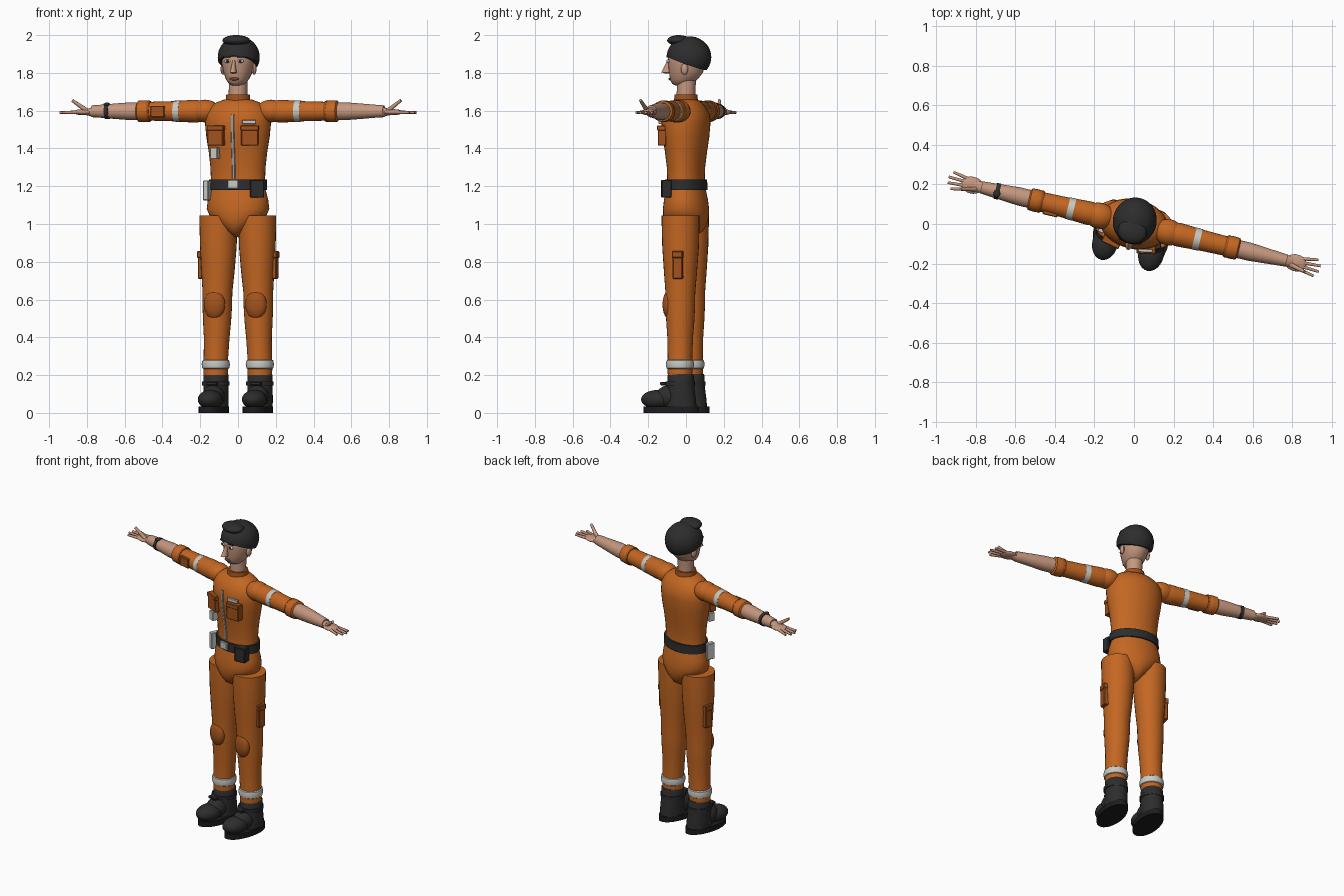
import bpy, bmesh, math
from mathutils import Vector, Matrix

if "Cube" in bpy.data.objects:
    bpy.data.objects.remove(bpy.data.objects["Cube"])

TURN = math.radians(-13.5)  # whole figure is turned slightly


def material(name, r, g, b):
    m = bpy.data.materials.new(name)
    m.diffuse_color = (r, g, b, 1)
    m.use_nodes = True
    m.node_tree.nodes["Principled BSDF"].inputs["Base Color"].default_value = m.diffuse_color
    return m


ORANGE = material("orange cloth", 0.55, 0.135, 0.016)
RUST = material("dark orange cloth", 0.36, 0.085, 0.012)
SKIN = material("skin", 0.56, 0.31, 0.21)
BLACK = material("black", 0.026, 0.026, 0.027)
SOLE = material("sole black", 0.012, 0.012, 0.012)
PALE = material("reflective grey", 0.58, 0.58, 0.55)
STEEL = material("steel", 0.33, 0.34, 0.36)
MOUTH = material("mouth brown", 0.17, 0.06, 0.04)
WHITE = material("eye white", 0.75, 0.75, 0.72)


def finish(name, bm, mat, smooth=True):
    bmesh.ops.recalc_face_normals(bm, faces=bm.faces)
    me = bpy.data.meshes.new(name)
    bm.to_mesh(me)
    bm.free()
    me.materials.append(mat)
    ob = bpy.data.objects.new(name, me)
    bpy.context.collection.objects.link(ob)
    ob.rotation_euler.z = TURN
    if smooth:
        bpy.ops.object.select_all(action='DESELECT')
        ob.select_set(True)
        bpy.context.view_layer.objects.active = ob
        bpy.ops.object.shade_smooth_by_angle(angle=math.radians(40))
    return ob


def loft(name, rings, mat, axis='Z', n=28):
    """Skin over elliptical rings (t, centre u, centre v, radius u, radius v)."""
    bm = bmesh.new()
    loops = []
    for t, u, v, ru, rv in rings:
        row = []
        for i in range(n):
            a = 2 * math.pi * i / n
            p, q = u + ru * math.cos(a), v + rv * math.sin(a)
            row.append(bm.verts.new((p, q, t) if axis == 'Z' else (t, p, q)))
        loops.append(row)
    for a, b in zip(loops, loops[1:]):
        for i in range(n):
            j = (i + 1) % n
            bm.faces.new((a[i], a[j], b[j], b[i]))
    bm.faces.new(loops[0])
    bm.faces.new(loops[-1])
    return finish(name, bm, mat)


def ball(name, c, r, mat, rot=None, cut=None, seg=24):
    bm = bmesh.new()
    bmesh.ops.create_uvsphere(bm, u_segments=seg, v_segments=seg // 2 + 2, radius=1)
    m = Matrix.Translation(c) @ (rot or Matrix.Identity(4)) @ Matrix.Diagonal((*r, 1))
    bmesh.ops.transform(bm, matrix=m, verts=bm.verts)
    if cut:
        bmesh.ops.bisect_plane(bm, geom=bm.verts[:] + bm.edges[:] + bm.faces[:],
                               plane_co=cut[0], plane_no=cut[1], clear_inner=True)
        bmesh.ops.holes_fill(bm, edges=[e for e in bm.edges if e.is_boundary])
    return finish(name, bm, mat)


def box(name, c, half, mat, rz=0, bevel=0.004):
    bm = bmesh.new()
    bmesh.ops.create_cube(bm, size=2)
    m = Matrix.Translation(c) @ Matrix.Rotation(rz, 4, 'Z') @ Matrix.Diagonal((*half, 1))
    bmesh.ops.transform(bm, matrix=m, verts=bm.verts)
    if bevel:
        bmesh.ops.bevel(bm, geom=bm.edges[:], offset=bevel, segments=1, affect='EDGES')
    return finish(name, bm, mat, False)


def rod(name, p, q, r1, r2, mat):
    p, q = Vector(p), Vector(q)
    d = q - p
    bm = bmesh.new()
    bmesh.ops.create_cone(bm, cap_ends=True, segments=10, radius1=r1, radius2=r2, depth=d.length)
    m = Matrix.Translation((p + q) / 2) @ d.to_track_quat('Z', 'Y').to_matrix().to_4x4()
    bmesh.ops.transform(bm, matrix=m, verts=bm.verts)
    return finish(name, bm, mat)


# Torso, collar, pelvis
TORSO = [(1.17, .148, .100), (1.24, .146, .096), (1.30, .148, .098), (1.38, .157, .108),
         (1.46, .170, .120), (1.53, .177, .126), (1.58, .172, .122), (1.62, .150, .100),
         (1.645, .115, .078), (1.66, .070, .055)]
loft("torso", [(z, 0, 0, a, b) for z, a, b in TORSO], ORANGE, n=36)
loft("collar", [(1.63, 0, 0, .068, .066), (1.685, 0, 0, .062, .06)], RUST)
loft("pelvis", [(z, 0, 0, a, b) for z, a, b in
     [(1.19, .146, .100), (1.13, .162, .113), (1.08, .168, .119), (1.04, .150, .119),
      (1.0, .105, .112), (.96, .055, .09), (.93, .015, .04)]], ORANGE, n=36)
loft("zipper", [(z, 0, -b, .009, .006) for z, a, b in TORSO[1:7]], STEEL, n=8)

# Belt and what hangs on it
loft("belt", [(1.18, 0, 0, .157, .111), (1.235, 0, 0, .155, .109)], BLACK, n=36)
box("belt_buckle", (0, -.112, 1.21), (.03, .008, .024), PALE)
box("belt_pouch", (.122, -.078, 1.187), (.037, .026, .047), BLACK, .3)
box("radio", (-.152, -.055, 1.178), (.016, .028, .053), PALE, -.2)

# Chest pockets and badges
for s, side in ((-1, "right"), (1, "left")):
    box(side + "_chest_pocket", (s * .09, -.108, 1.465), (.045, .022, .05), RUST, s * .2)
    box(side + "_chest_flap", (s * .09, -.111, 1.508), (.048, .023, .014), RUST, s * .2)
box("name_tag", (.088, -.118, 1.54), (.037, .008, .011), PALE, .2, .002)
box("chest_badge", (-.1, -.105, 1.375), (.02, .02, .029), PALE, -.2, .002)

ARM_Z = 1.597
for s, side in ((-1, "right"), (1, "left")):
    def arm(name, rings, mat):
        loft(side + name, [(s * x, 0, ARM_Z, r, r) for x, r in rings], mat, 'X', 24)

    # Arm
    ball(side + "_shoulder", (s * .18, 0, 1.598), (.08, .066, .06), ORANGE)
    arm("_sleeve", [(.17, .05), (.225, .06), (.26, .059), (.36, .053), (.47, .05), (.5, .05)], ORANGE)
    arm("_sleeve_cuff", [(.475, .05), (.482, .056), (.51, .058), (.54, .056), (.547, .046)], ORANGE)
    arm("_elbow_cuff_seam", [(.476, .054), (.482, .0575), (.488, .0575)], RUST)
    arm("_sleeve_band", [(.313, .057), (.345, .0555)], PALE)
    arm("_forearm", [(.53, .046), (.6, .046), (.68, .040), (.74, .035), (.795, .031)], SKIN)
    # Hand
    loft(side + "_wrist", [(s * x, 0, 1.593, a, b) for x, a, b in
         [(.785, .030, .029), (.81, .028, .020), (.84, .034, .014)]], SKIN, 'X', 20)
    ball(side + "_palm", (s * .842, 0, 1.592), (.056, .043, .016), SKIN)
    for i, (y, tip) in enumerate(((-.032, .945), (-.012, .966), (.010, .968), (.031, .95))):
        rod(f"{side}_finger_{i + 1}", (s * .865, y * .85, 1.592), (s * tip, y * 1.35, 1.59),
            .0095, .007, SKIN)
    rod(side + "_thumb", (s * .82, -.015, 1.6), (s * .895, -.033, 1.655), .013, .008, SKIN)

    # Trouser leg
    leg = [(.19, .120, .064), (.235, .120, .066), (.30, .119, .065), (.40, .115, .068),
           (.48, .113, .074), (.56, .112, .078), (.64, .111, .079), (.75, .108, .088),
           (.88, .106, .097), (1.0, .106, .100), (1.045, .106, .100)]
    loft(side + "_trouser_leg", [(z, s * x, -.004, r, r) for z, x, r in leg], ORANGE)
    loft(side + "_ankle_band", [(z, s * .12, -.004, r, r) for z, r in
         [(.232, .064), (.237, .071), (.257, .075), (.277, .071), (.282, .064)]], PALE)
    ball(side + "_knee_pad", (s * .113, -.064, .573), (.058, .034, .077), RUST)
    box(side + "_thigh_pocket", (s * .188, .004, .778), (.026, .026, .068), RUST)
    box(side + "_thigh_flap", (s * .19, .004, .838), (.028, .029, .018), RUST)

    # Boot
    loft(side + "_sole", [(z, s * .12, -.052, .074, .15) for z in (0, .034)], SOLE)
    loft(side + "_boot_shaft", [(z, s * .12, y, a, b) for z, y, a, b in
         [(.03, .0, .066, .085), (.08, .0, .067, .08), (.13, .0, .066, .073),
          (.2, .0, .067, .069), (.207, .0, .063, .065)]], BLACK)
    ball(side + "_boot_toe", (s * .12, -.127, .071), (.065, .088, .05), BLACK)
    ball(side + "_boot_instep", (s * .12, -.06, .085), (.06, .075, .062), BLACK)
    loft(side + "_boot_strap", [(z, s * .12, -.003, .073, .078) for z in (.145, .165)], BLACK)
    box(side + "_strap_buckle", (s * .12, -.09, .155), (.03, .016, .009), BLACK)

    # Face sides
    ball(side + "_ear", (s * .085, .012, 1.82), (.012, .02, .03), SKIN, seg=12)
    ball(side + "_eye", (s * .036, -.088, 1.862), (.017, .008, .009), WHITE, seg=14)
    ball(side + "_iris", (s * .035, -.094, 1.862), (.008, .004, .008), BLACK, seg=12)
    box(side + "_eyebrow", (s * .038, -.09, 1.886), (.021, .007, .0045), BLACK, s * .25, .002)

# Wristwatch and sleeve pocket on one arm
loft("watch_strap", [(-x, 0, ARM_Z, .041, .041) for x in (.7, .722)], BLACK, 'X')
ball("watch_face", (-.711, -.012, ARM_Z + .036), (.018, .02, .01), BLACK, seg=14)
box("sleeve_pocket", (-.425, -.042, 1.595), (.038, .017, .031), RUST)

# Neck and head
loft("neck", [(1.65, 0, 0, .05, .05), (1.70, 0, 0, .049, .049), (1.78, 0, .005, .05, .05)], SKIN)
loft("head", [(z, 0, y, a, b) for z, y, a, b in
     [(1.733, -.03, .02, .026), (1.742, -.024, .042, .05), (1.765, -.012, .06, .073),
      (1.80, 0, .075, .09), (1.84, .004, .084, .098), (1.88, .006, .087, .102),
      (1.93, .008, .075, .09), (1.97, .008, .04, .05)]], SKIN)
loft("nose", [(z, 0, y, a, b) for z, y, a, b in
     [(1.797, -.098, .010, .014), (1.803, -.107, .018, .028), (1.82, -.104, .014, .021),
      (1.865, -.092, .007, .01)]], SKIN, n=14)
ball("mouth", (0, -.084, 1.768), (.026, .01, .008), MOUTH, seg=14)

# Hair dome trimmed along a slanted line, with a lump above the brow
ball("hair", (0, .016, 1.883), (.111, .119, .111), BLACK,
     cut=((0, -.1, 1.89), Vector((0, .36, 1)).normalized()), seg=36)
ball("hair_quiff", (0, -.04, 1.972), (.074, .06, .028), BLACK)
